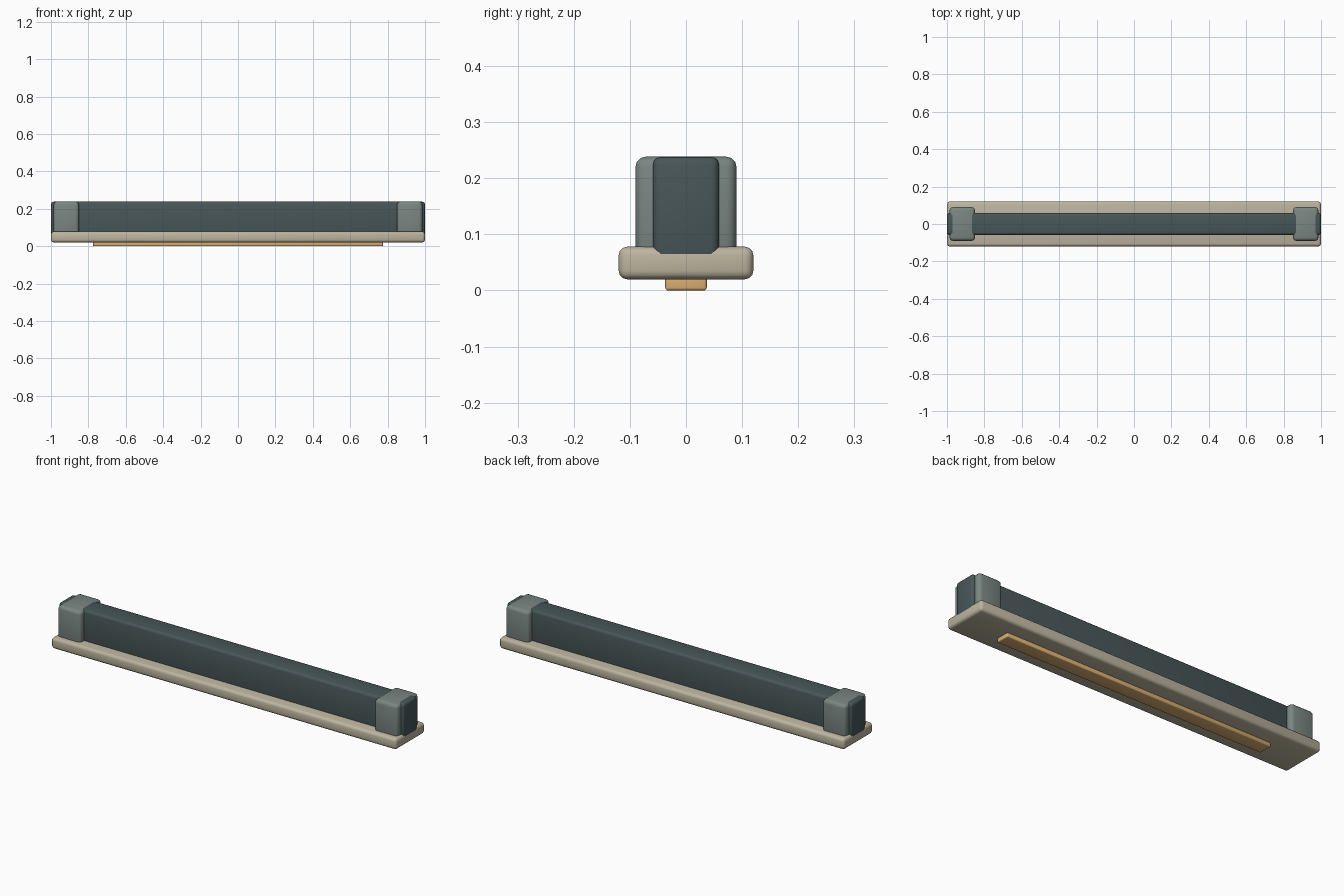
import bpy

if "Cube" in bpy.data.objects:
    bpy.data.objects.remove(bpy.data.objects["Cube"])


def material(name, rgb):
    m = bpy.data.materials.new(name)
    m.diffuse_color = (*rgb, 1)
    m.use_nodes = True
    m.node_tree.nodes["Principled BSDF"].inputs["Base Color"].default_value = m.diffuse_color
    return m


def rounded_box(name, lo, hi, radius, mat):
    """Box between two corners with softly rounded edges."""
    bpy.ops.mesh.primitive_cube_add(
        size=1, location=[(a + b) / 2 for a, b in zip(lo, hi)])
    ob = bpy.context.object
    ob.name = name
    ob.scale = [b - a for a, b in zip(lo, hi)]
    bpy.ops.object.transform_apply(location=False, rotation=False, scale=True)
    bev = ob.modifiers.new("bevel", 'BEVEL')
    bev.width = radius
    bev.segments = 3
    bpy.ops.object.modifier_apply(modifier=bev.name)
    bpy.ops.object.shade_smooth_by_angle()
    ob.data.materials.append(mat)
    return ob


stone = material("pale_stone", (0.51, 0.46, 0.35))
dark = material("dark_slate", (0.065, 0.093, 0.098))
grey = material("grey_slate", (0.195, 0.238, 0.223))
amber = material("amber", (0.71, 0.43, 0.17))

# Long plinth and the strip beneath it
rounded_box("base_plinth", (-1, -0.12, 0.02), (1, 0.12, 0.078), 0.015, stone)
rounded_box("underside_strip", (-0.775, -0.037, 0), (0.775, 0.037, 0.03), 0.005, amber)

# Wall running the full length
rounded_box("wall", (-0.9995, -0.059, 0.05), (0.9995, 0.059, 0.238), 0.014, dark)

# Wider end posts wrapped around the wall
for side, x in (("left", -0.918), ("right", 0.918)):
    rounded_box(side + "_post", (x - 0.068, -0.09, 0.05),
                (x + 0.068, 0.09, 0.2385), 0.018, grey)
